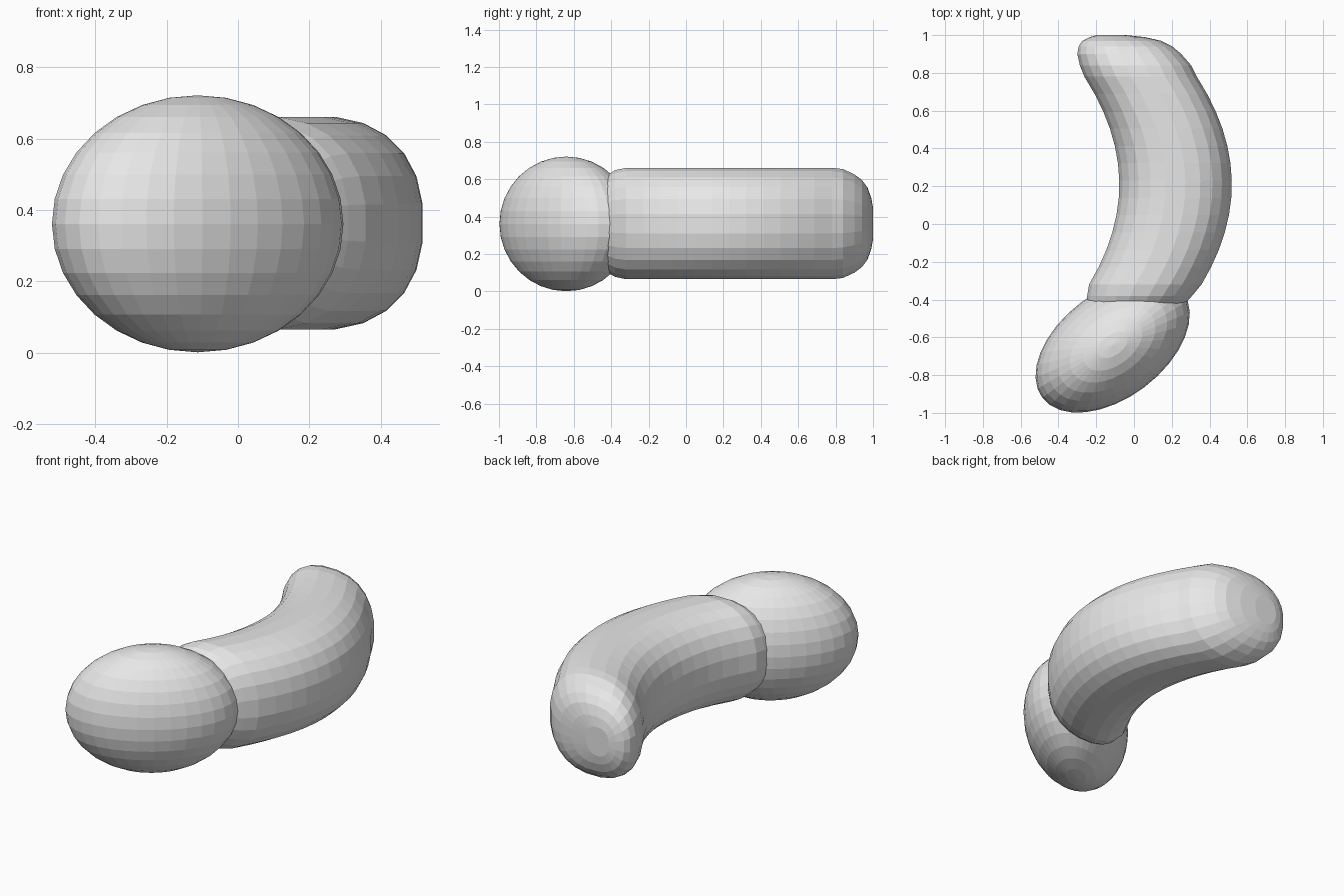
import bpy, bmesh, math
from mathutils import Matrix, Vector

cube = bpy.data.objects.get("Cube")
if cube:
    bpy.data.objects.remove(cube, do_unlink=True)

# One plain grey for everything
grey = bpy.data.materials.new("plain_grey")
grey.use_nodes = True
grey.diffuse_color = (0.8, 0.8, 0.8, 1)
grey.node_tree.nodes["Principled BSDF"].inputs["Base Color"].default_value = (0.8, 0.8, 0.8, 1)

MID_Z = 0.363
SIDES = 24


def add_object(name, bm):
    bmesh.ops.recalc_face_normals(bm, faces=bm.faces[:])
    mesh = bpy.data.meshes.new(name)
    bm.to_mesh(mesh)
    bm.free()
    mesh.materials.append(grey)
    obj = bpy.data.objects.new(name, mesh)
    bpy.context.collection.objects.link(obj)
    return obj


# Head: stretched sphere, turned in plan
bm = bmesh.new()
bmesh.ops.create_uvsphere(bm, u_segments=32, v_segments=16, radius=1)
bmesh.ops.scale(bm, vec=Vector((0.466, 0.28, 0.36)), verts=bm.verts)
bmesh.ops.rotate(bm, matrix=Matrix.Rotation(math.radians(37), 3, 'Z'), verts=bm.verts)
head = add_object("head", bm)
head.location = (-0.113, -0.64, MID_Z - 0.002)


# Body: rounded sections at constant y, swept along a bowed centre line
def bow(y):
    return 0.22 - 0.57 * (y - 0.21) ** 2


def soft(v):
    return math.copysign(abs(v) ** 0.86, v)


# Stations: y, centre x, half width, half height
stations = [(-0.54, -0.05, 0.08, 0.08), (-0.50, -0.02, 0.2, 0.2),
            (-0.44, 0.0, 0.255, 0.25), (-0.38, 0.03, 0.28, 0.287)]
for i in range(13):
    y = -0.32 + i * 1.1 / 12
    stations.append((y, bow(y), 0.3, 0.3))
stations += [(0.84, 0.008, 0.297, 0.293), (0.90, -0.025, 0.277, 0.265),
             (0.94, -0.045, 0.25, 0.235), (0.97, -0.065, 0.21, 0.195),
             (0.99, -0.09, 0.145, 0.14), (1.0, -0.12, 0.075, 0.085)]

bm = bmesh.new()
rings = []
for y, cx, w, h in stations:
    ring = []
    for k in range(SIDES):
        a = (k + 0.5) * math.tau / SIDES
        ring.append(bm.verts.new((cx + w * soft(math.cos(a)), y, MID_Z + h * soft(math.sin(a)))))
    rings.append(ring)
for a, b in zip(rings, rings[1:]):
    for k in range(SIDES):
        n = (k + 1) % SIDES
        bm.faces.new((a[k], a[n], b[n], b[k]))
bm.faces.new(rings[0])
bm.faces.new(rings[-1])
add_object("curved_body", bm)
